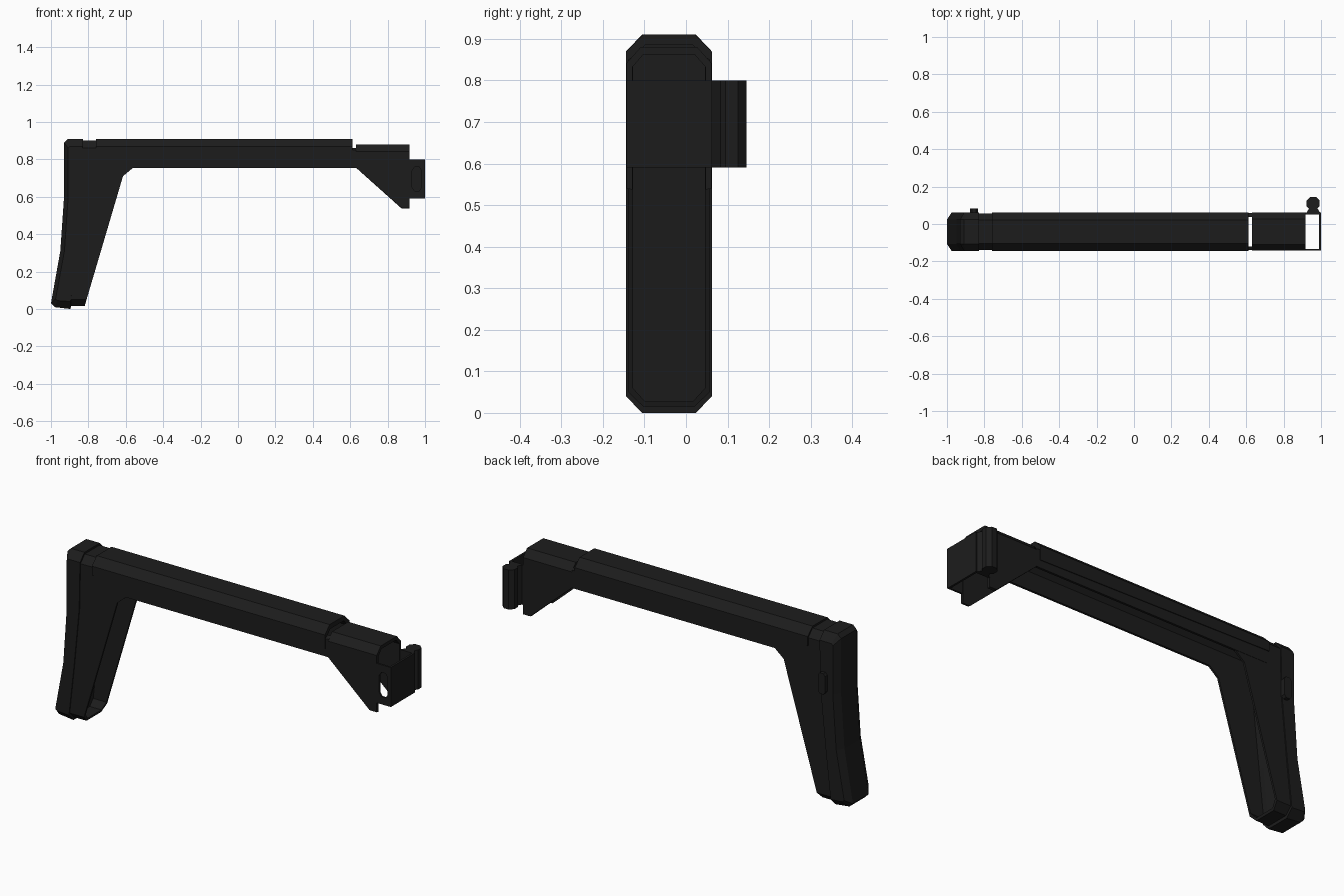
import bpy, bmesh, math

mat = bpy.data.materials.new("matte black")
mat.diffuse_color = (0.012, 0.012, 0.012, 1)
YC = -0.041  # centre line of the stock


def loft(name, rings):
    """Skin a closed solid through matching rings of 3D points."""
    bm = bmesh.new()
    loops = [[bm.verts.new(p) for p in r] for r in rings]
    n = len(loops[0])
    for a, b in zip(loops, loops[1:]):
        for i in range(n):
            j = (i + 1) % n
            bm.faces.new((a[i], a[j], b[j], b[i]))
    bm.faces.new(loops[0][::-1])
    bm.faces.new(loops[-1])
    bmesh.ops.recalc_face_normals(bm, faces=bm.faces)
    me = bpy.data.meshes.new(name)
    bm.to_mesh(me)
    bm.free()
    me.materials.append(mat)
    ob = bpy.data.objects.new(name, me)
    bpy.context.collection.objects.link(ob)
    return ob


def chamfered_slab(name, full, inset, half, flat):
    """Side profile in x,z; the outer faces use the smaller inset profile."""
    layers = [(-half, inset), (-flat, full), (flat, full), (half, inset)]
    return loft(name, [[(x, YC + y, z) for x, z in pts] for y, pts in layers])


def beam(name, x0, x1, section):
    """Mirrored half section (y, z) run along x; z may differ at each end."""
    def ring(x, k):
        right = [(x, YC + p[0], p[k]) for p in section]
        left = [(x, YC - p[0], p[k]) for p in section[::-1]]
        return right + left
    return loft(name, [ring(x0, 1), ring(x1, 2)])


def box(name, x0, x1, y0, y1, z0, z1):
    return loft(name, [[(x0, y0, z), (x1, y0, z), (x1, y1, z), (x0, y1, z)] for z in (z0, z1)])


def cut(cutter, *targets):
    """Subtract a hidden cutter from the given parts."""
    cutter.hide_render = True
    cutter.hide_viewport = True
    for ob in targets:
        mod = ob.modifiers.new("hollow", 'BOOLEAN')
        mod.operation = 'DIFFERENCE'
        mod.solver = 'EXACT'
        mod.object = cutter


# Curved butt pad with broad chamfers
chamfered_slab(
    "butt_pad",
    [(-0.83, 0.91), (-0.91, 0.91), (-0.93, 0.89), (-0.93, 0.60), (-0.95, 0.31),
     (-1.0, 0.03), (-0.98, 0.01), (-0.895, 0.0), (-0.865, 0.31), (-0.835, 0.62)],
    [(-0.83, 0.87), (-0.90, 0.87), (-0.908, 0.86), (-0.908, 0.60), (-0.928, 0.31),
     (-0.975, 0.055), (-0.965, 0.045), (-0.895, 0.04), (-0.865, 0.31), (-0.835, 0.62)],
    0.103, 0.065)

# Stock arm behind the pad, with the angled strut
arm = chamfered_slab(
    "stock_arm",
    [(-0.85, 0.90), (-0.74, 0.90), (-0.74, 0.757), (-0.56, 0.756), (-0.615, 0.71),
     (-0.82, 0.015), (-0.91, 0.015), (-0.88, 0.31), (-0.85, 0.62)],
    [(-0.85, 0.862), (-0.74, 0.862), (-0.74, 0.757), (-0.56, 0.756), (-0.615, 0.71),
     (-0.81, 0.05), (-0.91, 0.05), (-0.88, 0.31), (-0.85, 0.62)],
    0.0975, 0.062)

# Upper tube shell and the slimmer beam beneath it
shell = beam("tube_shell", -0.76, 0.612,
             [(0.103, 0.82, 0.795), (0.103, 0.87, 0.87), (0.062, 0.91, 0.91)])
lower = beam("lower_beam", -0.75, 0.632,
             [(0.099, 0.755, 0.755), (0.099, 0.85, 0.85), (0.06, 0.87, 0.87)])

# Channel left open along the underside of the tube and the front of the strut
channel = chamfered_slab(
    "channel_cutter",
    [(-0.815, 0.885), (0.66, 0.885), (0.66, 0.70), (-0.59, 0.70), (-0.78, 0.028),
     (-0.885, 0.028), (-0.858, 0.31), (-0.825, 0.62)],
    [(-0.815, 0.85), (0.66, 0.85), (0.66, 0.70), (-0.59, 0.70), (-0.78, 0.06),
     (-0.885, 0.06), (-0.858, 0.31), (-0.825, 0.62)],
    0.087, 0.058)
cut(channel, arm, shell, lower)

# Hinge block with its angled gusset, open below and at the end
hinge = chamfered_slab(
    "hinge_block",
    [(0.63, 0.88), (0.917, 0.88), (0.917, 0.533), (0.875, 0.533), (0.63, 0.755)],
    [(0.63, 0.842), (0.917, 0.842), (0.917, 0.54), (0.875, 0.54), (0.63, 0.757)],
    0.102, 0.068)
hinge_void = chamfered_slab(
    "hinge_cutter",
    [(0.60, 0.862), (0.96, 0.862), (0.96, 0.48), (0.85, 0.48), (0.60, 0.70)],
    [(0.60, 0.832), (0.96, 0.832), (0.96, 0.48), (0.85, 0.48), (0.60, 0.70)],
    0.088, 0.062)
cut(hinge_void, hinge)

# Hinge bracket: open frame with a slotted front wall
Z0, Z1 = 0.59, 0.80
box("bracket_plate", 0.989, 1.0, -0.143, 0.062, Z0, Z1)
box("bracket_back_wall", 0.915, 0.992, 0.052, 0.062, Z0, Z1)
front = box("bracket_front_wall", 0.915, 0.992, -0.143, -0.133, Z0, Z1)
slot = [(0.945, 0.63), (0.968, 0.63), (0.982, 0.65), (0.982, 0.74),
        (0.968, 0.76), (0.945, 0.76), (0.931, 0.74), (0.931, 0.65)]
cut(loft("slot_cutter", [[(x, y, z) for x, z in slot] for y in (-0.18, -0.1)]), front)

# Hinge knuckle: flared neck and barrel
neck = [(0.922, 0.06), (0.995, 0.06), (0.98, 0.085), (0.937, 0.085)]
loft("knuckle_neck", [[(x, y, z) for x, y in neck] for z in (Z0, Z1)])
barrel = [(0.958 + 0.038 * math.cos(math.tau * (i + 0.5) / 8),
           0.110 + 0.038 * math.sin(math.tau * (i + 0.5) / 8)) for i in range(8)]
loft("knuckle_barrel", [[(x, y, z) for x, y in barrel] for z in (Z0, Z1)])

# Release button on the back of the arm
button = [(-0.876, 0.61), (-0.866, 0.597), (-0.844, 0.597), (-0.834, 0.61),
          (-0.834, 0.695), (-0.844, 0.708), (-0.866, 0.708), (-0.876, 0.695)]
loft("release_button", [[(x, y, z) for x, z in button] for y in (0.047, 0.082)])
